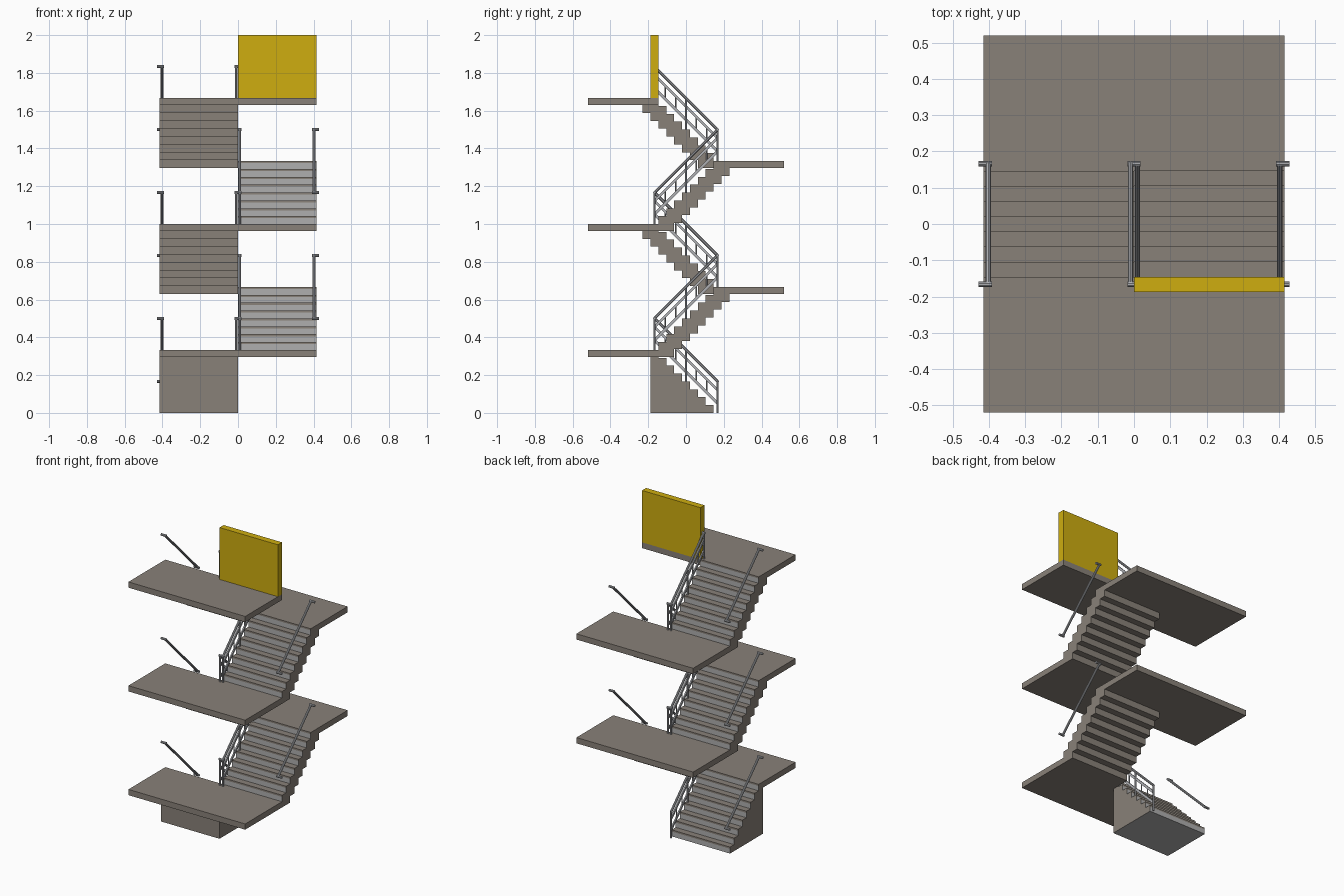
import bpy
import bmesh
from mathutils import Vector

if "Cube" in bpy.data.objects:
    bpy.data.objects.remove(bpy.data.objects["Cube"])


def material(name, colour):
    m = bpy.data.materials.new(name)
    m.use_nodes = True
    m.diffuse_color = (*colour, 1)
    m.node_tree.nodes["Principled BSDF"].inputs["Base Color"].default_value = (*colour, 1)
    return m


concrete = material("warm concrete", (0.25, 0.22, 0.19))
riser_grey = material("riser grey", (0.43, 0.43, 0.43))
steel = material("rail steel", (0.42, 0.43, 0.45))
yellow = material("door yellow", (0.62, 0.42, 0.005))

STEPS = 8
STEP = 1 / 24              # tread depth and riser height
RISE = STEPS * STEP        # height of one flight
HALF = 0.415               # half of the stairwell width
FIRST = -3.5 * STEP        # position of the first riser
INNER = FIRST - STEP       # landing edge
SLAB = 0.037
NOSING = 0.011
END = RISE / 2             # rail end position
RAIL_H = RISE / 2          # handrail height above the landing


def finish(name, bm, mats):
    bmesh.ops.recalc_face_normals(bm, faces=bm.faces)
    mesh = bpy.data.meshes.new(name)
    bm.to_mesh(mesh)
    bm.free()
    for m in mats:
        mesh.materials.append(m)
    ob = bpy.data.objects.new(name, mesh)
    bpy.context.collection.objects.link(ob)
    return ob


def box(name, lo, hi, mat):
    lo, hi = Vector(lo), Vector(hi)
    bm = bmesh.new()
    bmesh.ops.create_cube(bm, size=1)
    for v in bm.verts:
        v.co = (lo + hi) / 2 + v.co * (hi - lo)
    return finish(name, bm, [mat])


def add_rod(bm, a, b, radius, sides=10):
    a, b = Vector(a), Vector(b)
    rot = Vector((0, 0, 1)).rotation_difference(b - a).to_matrix().to_4x4()
    rot.translation = (a + b) / 2
    bmesh.ops.create_cone(bm, cap_ends=True, segments=sides, radius1=radius,
                          radius2=radius, depth=(b - a).length, matrix=rot)


def add_flat_bar(bm, a, b, width, height):
    # Upright bar whose section is measured across x and along z
    ends = []
    for p in (a, b):
        ends.append([bm.verts.new((p[0] + sx * width / 2, p[1], p[2] + sz * height / 2))
                     for sx, sz in ((-1, -1), (1, -1), (1, 1), (-1, 1))])
    bm.faces.new(ends[0])
    bm.faces.new(ends[1][::-1])
    for i in range(4):
        j = (i + 1) % 4
        bm.faces.new((ends[0][i], ends[0][j], ends[1][j], ends[1][i]))


def flight(name, base, direction, x0, x1, solid):
    # Profile points: run, height, material of the edge that follows
    pts = []
    for i in range(STEPS):
        s = FIRST + i * STEP
        pts += [(s, i * STEP, 1), (s, (i + 1) * STEP - NOSING, 0), (s, (i + 1) * STEP, 0)]
    pts.append((-INNER, RISE, 0))
    if solid:
        pts.append((-INNER, 0, 1))
    else:
        pts.append((-INNER, RISE - SLAB, 0))
        for k in range(STEPS):
            s = -INNER + STEP - k * STEP
            z = RISE - SLAB - k * STEP
            pts += [(s, z, 0), (s, z - STEP, 0)]
        pts += [(INNER, -SLAB, 0), (INNER, 0, 0)]
    bm = bmesh.new()
    sides = [[bm.verts.new((x, direction * s, base + z)) for s, z, _ in pts] for x in (x0, x1)]
    for loop in sides:
        bm.faces.new(loop)
    for i, p in enumerate(pts):
        j = (i + 1) % len(pts)
        f = bm.faces.new((sides[0][i], sides[0][j], sides[1][j], sides[1][i]))
        f.material_index = p[2]
    finish(name, bm, [concrete, riser_grey])


def smooth(ob):
    bpy.ops.object.select_all(action='DESELECT')
    ob.select_set(True)
    bpy.context.view_layer.objects.active = ob
    bpy.ops.object.shade_smooth_by_angle()


def railings(n, base, direction, side):
    def on_slope(x, s, drop=0):
        return (x, direction * s, base + RAIL_H + s + END - drop)

    # Inner balustrade: handrail, two flat rails, posts and balusters
    x = side * 0.01
    bm = bmesh.new()
    add_rod(bm, on_slope(x, -END), on_slope(x, END), 0.0075)
    for drop in (0.045, 0.115):
        add_flat_bar(bm, on_slope(x, -END, drop), on_slope(x, END, drop), 0.008, 0.02)
    for s in (-END, 0, END):
        add_rod(bm, on_slope(x, s, RAIL_H), on_slope(x, s), 0.006)
    for s in (-2, -1, 1, 2):
        add_rod(bm, on_slope(x, s * END / 3, 0.115), on_slope(x, s * END / 3, 0.045), 0.004)
    # Short bar joining the rails at the turn
    top = Vector(on_slope(x, END))
    add_rod(bm, (-0.018, top.y, top.z), (0.018, top.y, top.z), 0.0075)
    smooth(finish(f"balustrade_{n}", bm, [steel]))

    # Outer wall handrail with end brackets
    x = side * 0.402
    bm = bmesh.new()
    add_rod(bm, on_slope(x, -END), on_slope(x, END), 0.0075)
    for s in (-END, END):
        p = Vector(on_slope(x, s))
        add_rod(bm, p - Vector((side * 0.01, 0, 0)), (side * 0.429, p.y, p.z), 0.0075)
    smooth(finish(f"wall_handrail_{n}", bm, [steel]))


# Five flights alternating sides, each ending at a landing
for n in range(5):
    up_front = n % 2 == 0
    direction = -1 if up_front else 1
    side = -1 if up_front else 1
    base = n * RISE
    x0, x1 = (-HALF, 0) if up_front else (0, HALF)
    flight(f"stair_flight_{n + 1}", base, direction, x0, x1, n == 0)
    railings(n + 1, base, direction, side)
    y0, y1 = sorted((direction * -INNER, direction * 0.52))
    box(f"landing_{n + 1}", (-HALF, y0, base + RISE - SLAB), (HALF, y1, base + RISE), concrete)

# Top door and the strip of slab under it
TOP = 5 * RISE
box("door_sill", (0, INNER, TOP - SLAB), (HALF, FIRST, TOP), concrete)
box("top_door", (0, INNER, TOP), (HALF, FIRST, 2), yellow)
